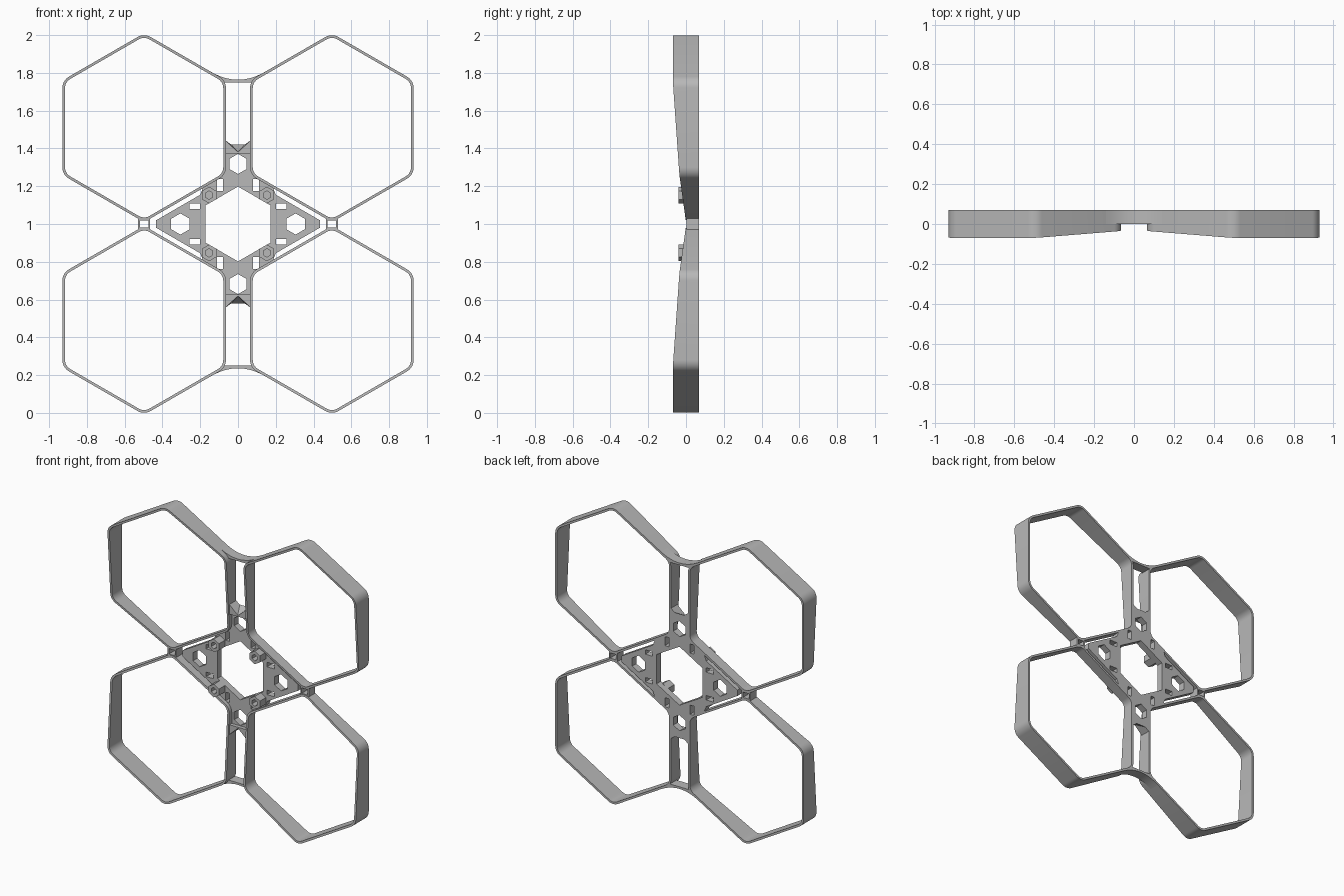
import bpy, bmesh, math

cube = bpy.data.objects.get("Cube")
if cube:
    bpy.data.objects.remove(cube, do_unlink=True)

GREY = (0.48, 0.48, 0.48, 1)
mat = bpy.data.materials.new("plain grey plastic")
mat.use_nodes = True
mat.diffuse_color = GREY
mat.node_tree.nodes["Principled BSDF"].inputs["Base Color"].default_value = GREY

BACK = 0.07                      # shared flat back plane
PLATE = 0.025                    # front of the centre plate
CX, CZ, APO, WALL = 0.497, 0.51, 0.433, 0.014
MIRRORS = [(sx, sz) for sx in (1, -1) for sz in (1, -1)]


def finish(name, bm):
    bmesh.ops.remove_doubles(bm, verts=bm.verts, dist=0.00005)
    bmesh.ops.recalc_face_normals(bm, faces=bm.faces)
    me = bpy.data.meshes.new(name)
    bm.to_mesh(me)
    bm.free()
    for p in me.polygons:
        p.use_smooth = True
    me.set_sharp_from_angle(angle=math.radians(25))
    me.materials.append(mat)
    ob = bpy.data.objects.new(name, me)
    bpy.context.collection.objects.link(ob)
    return ob


def slab(name, loops, front, back):
    """Extrude flat outlines (later loops become holes) between two depths."""
    cu = bpy.data.curves.new(name + "_outline", 'CURVE')
    cu.dimensions = '2D'
    cu.fill_mode = 'BOTH'
    cu.extrude = (back - front) / 2
    for pts in loops:
        sp = cu.splines.new('POLY')
        sp.points.add(len(pts) - 1)
        for p, (x, z) in zip(sp.points, pts):
            p.co = (x, z, 0, 1)
        sp.use_cyclic_u = True
    tmp = bpy.data.objects.new(name + "_outline", cu)
    me = tmp.to_mesh()
    bm = bmesh.new()
    bm.from_mesh(me)
    tmp.to_mesh_clear()
    bpy.data.objects.remove(tmp)
    for v in bm.verts:
        x, z, d = v.co
        v.co = (x, (front + back) / 2 - d, z + 1)
    return finish(name, bm)


def hexagon(x, z, r):
    return [(x + r * math.sin(k * math.pi / 3), z + r * math.cos(k * math.pi / 3))
            for k in range(6)]


def rect(x, z, w, h):
    return [(x + a * w / 2, z + b * h / 2) for a, b in ((-1, -1), (1, -1), (1, 1), (-1, 1))]


def mirrored(quarter):
    """Complete an outline from its upper right quarter, running from +x to +z."""
    right = [(x, -z) for x, z in reversed(quarter)] + quarter
    return right + [(-x, z) for x, z in reversed(right)]


def rounded_hex(apo, r, steps=8):
    core = (apo - r) / math.cos(math.pi / 6)
    pts = []
    for k in range(6):
        mid = k * math.pi / 3 + math.pi / 6
        for i in range(steps + 1):
            a = mid + (i / steps - 0.5) * math.pi / 3
            pts.append((core * math.cos(mid) + r * math.cos(a),
                        core * math.sin(mid) + r * math.sin(a)))
    return pts


# Four hexagonal guards, with a front rim that tilts in to the middle
def guard(name, sx, sz):
    bm = bmesh.new()
    rings = []
    for pts in (rounded_hex(APO, 0.07), rounded_hex(APO - WALL, 0.07 - WALL)):
        for flat in (False, True):
            ring = []
            for x, z in pts:
                tilt = (x * 0.5 + z * 0.866) / APO
                y = BACK if flat else -0.035 * (1 + tilt)
                ring.append(bm.verts.new((sx * (CX + x), y, 1 + sz * (CZ + z))))
            rings.append(ring)
    of, ob, inf, inb = rings
    n = len(of)
    for a, b in ((of, ob), (ob, inb), (inb, inf), (inf, of)):
        for i in range(n):
            j = (i + 1) % n
            bm.faces.new((a[i], a[j], b[j], b[i]))
    finish(name, bm)


for sx, sz in MIRRORS:
    side = ("upper" if sz > 0 else "lower") + ("_left" if sx > 0 else "_right")
    guard(side + "_guard", sx, sz)
    # Hollow standoff on the centre plate
    c = (sx * 0.153, sz * 0.153)
    slab(side + "_standoff", [hexagon(*c, 0.044), hexagon(*c, 0.022)], -0.04, PLATE + 0.005)

# Centre plate with its openings
outline = mirrored([(0.433, 0.02), (0.2, 0.155), (0.185, 0.192), (0.12, 0.232),
                    (0.085, 0.258), (0.071, 0.285), (0.071, 0.38)])
holes = [hexagon(0, 0, 0.198)]
for s in (1, -1):
    holes += [hexagon(s * 0.305, 0, 0.056), hexagon(0, s * 0.318, 0.053)]
for sx, sz in MIRRORS:
    holes += [rect(sx * 0.095, sz * 0.207, 0.03, 0.062),
              rect(sx * 0.228, sz * 0.094, 0.056, 0.03)]
slab("centre_plate", [outline] + holes, PLATE, BACK)


# Sloped ends of the plate, between the guard walls
def plate_end(name, s):
    front = [(-0.07, 0.374), (0.07, 0.374), (0.07, 0.445), (0.002, 0.383),
             (-0.002, 0.383), (-0.07, 0.445)]
    back = front[:3] + [(0.035, 0.42), (-0.035, 0.42)] + front[5:]
    bm = bmesh.new()
    f = [bm.verts.new((x, 0, 1 + s * z)) for x, z in front]
    b = [bm.verts.new((x, BACK, 1 + s * z)) for x, z in back]
    bm.faces.new(f)
    bm.faces.new(b)
    for i in range(6):
        j = (i + 1) % 6
        bm.faces.new((f[i], f[j], b[j], b[i]))
    finish(name, bm)


for s, word in ((1, "upper"), (-1, "lower")):
    plate_end(word + "_plate_end", s)
    # Curved bridge joining neighbouring guards
    arc = [(0.14 * t, 0.764 + 0.04 * t * t) for t in (i / 8 for i in range(-8, 9))]
    web = arc + [(0.09, 0.766), (0.071, 0.75), (-0.071, 0.75), (-0.09, 0.766)]
    slab(word + "_bridge", [[(x, s * z) for x, z in web]], 0, BACK)

# Small box links between upper and lower guards
for s, word in ((1, "left"), (-1, "right")):
    slab(word + "_link", [rect(s * CX, 0, 0.064, 0.056), rect(s * CX, 0, 0.044, 0.036)],
         0.003, BACK)
